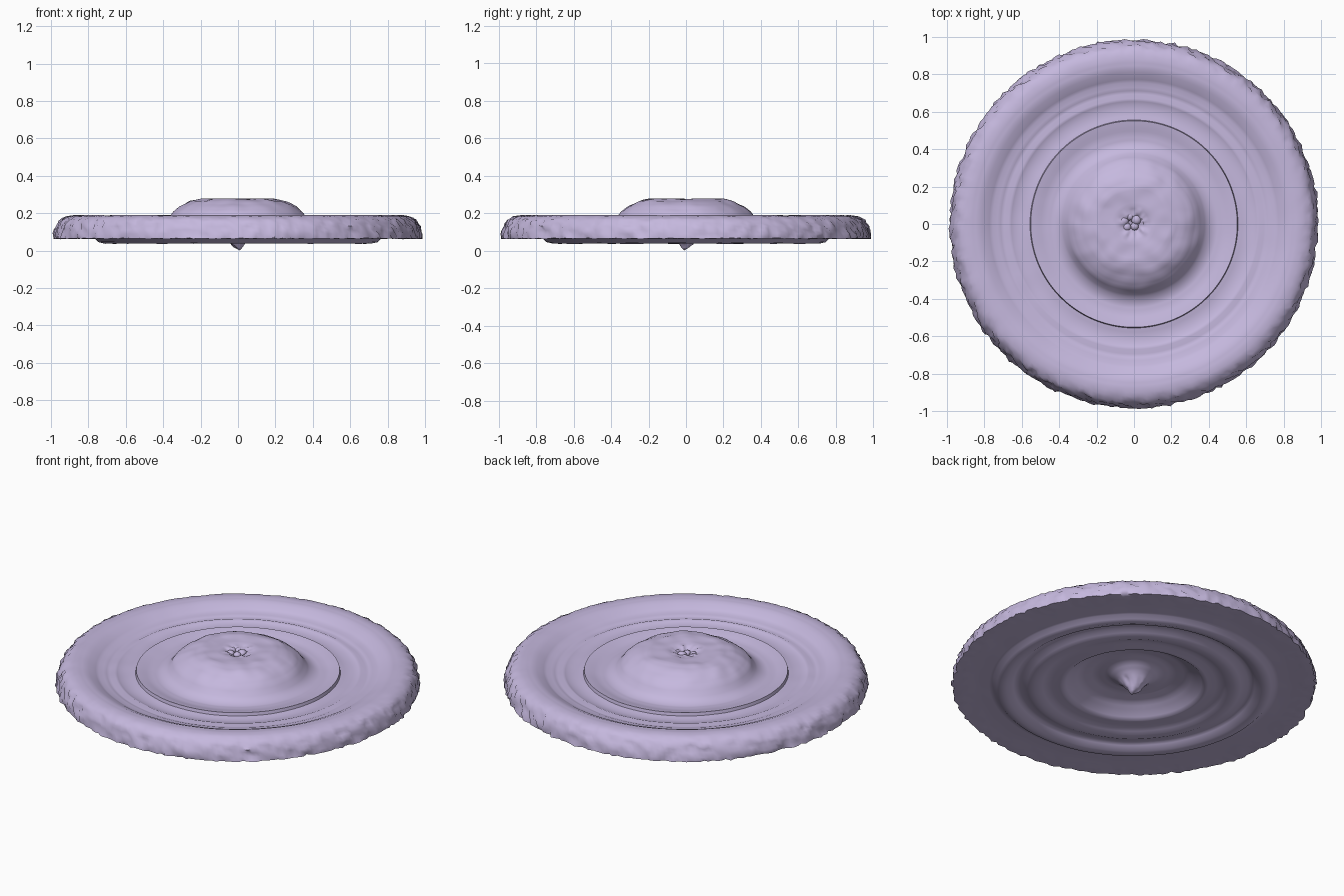
import bpy, bmesh, math, random
from mathutils import Vector, noise

if "Cube" in bpy.data.objects:
    bpy.data.objects.remove(bpy.data.objects["Cube"])

random.seed(4)
SEG = 256

lilac = bpy.data.materials.new("pale lilac")
lilac.diffuse_color = (0.56, 0.48, 0.73, 1)
lilac.use_nodes = True
lilac.node_tree.nodes["Principled BSDF"].inputs["Base Color"].default_value = lilac.diffuse_color

# Half section (radius, height): top from centre to rim, then underside back to centre
TOP = [(0.02, 0.235), (0.05, 0.262), (0.10, 0.274), (0.20, 0.277), (0.26, 0.264),
       (0.31, 0.237), (0.345, 0.208), (0.365, 0.182), (0.39, 0.155), (0.43, 0.138),
       (0.48, 0.14), (0.53, 0.152), (0.552, 0.156), (0.556, 0.138), (0.60, 0.132),
       (0.64, 0.136), (0.67, 0.148), (0.695, 0.138), (0.73, 0.15), (0.755, 0.15),
       (0.79, 0.169), (0.83, 0.185), (0.88, 0.189), (0.92, 0.182), (0.95, 0.163),
       (0.97, 0.13), (0.981, 0.09), (0.982, 0.064)]
BOTTOM = [(0.95, 0.064), (0.85, 0.066), (0.765, 0.064), (0.745, 0.045), (0.71, 0.037),
          (0.67, 0.05), (0.64, 0.07), (0.60, 0.062), (0.56, 0.045), (0.52, 0.047),
          (0.47, 0.065), (0.42, 0.062), (0.385, 0.058), (0.35, 0.085), (0.29, 0.12),
          (0.21, 0.135), (0.14, 0.125), (0.09, 0.095), (0.05, 0.05), (0.025, 0.022)]


def refine(points, step):
    """Split long profile spans so the surface can carry small bumps."""
    out = [points[0]]
    for (r0, z0), (r1, z1) in zip(points, points[1:]):
        n = max(1, round(math.hypot(r1 - r0, z1 - z0) / step))
        out += [(r0 + (r1 - r0) * i / n, z0 + (z1 - z0) * i / n) for i in range(1, n + 1)]
    return out


def roughen(r, z, a, upper):
    """Ragged rim, dimpled hub and a lightly uneven surface elsewhere."""
    p = Vector((r * math.cos(a), r * math.sin(a), z))
    rim = min(1, max(0, (r - 0.88) / 0.09))
    r += rim * (0.011 * noise.noise(p * 24) + random.uniform(-0.007, 0.009))
    z += rim * 0.006 * noise.noise(p * 30)
    if upper and r < 0.36:
        hub = min(1, (0.38 - r) / 0.08)
        z += hub * 0.006 * noise.noise(p * 13)
        r += hub * 0.012 * noise.noise(p * 9 + Vector((5, 2, 1))) * min(1, r / 0.2)
    if r < 0.07:
        z += 0.014 * noise.noise(p * 35)
    z += 0.0015 * noise.noise(p * 8)
    return Vector((r * math.cos(a), r * math.sin(a), z))


# Ringed disc: the section revolved about z and closed at both poles
bm = bmesh.new()
top = refine(TOP, 0.018)
section = top + refine(BOTTOM, 0.022)
rings = []
for i, (r, z) in enumerate(section):
    rings.append([bm.verts.new(roughen(r, z, math.tau * k / SEG, i < len(top)))
                  for k in range(SEG)])
for a, b in zip(rings, rings[1:]):
    for k in range(SEG):
        n = (k + 1) % SEG
        bm.faces.new((a[k], b[k], b[n], a[n]))
for ring, height in ((rings[0], 0.225), (rings[-1], 0.0)):
    pole = bm.verts.new((0.01, -0.01, height))
    for k in range(SEG):
        bm.faces.new((pole, ring[k], ring[(k + 1) % SEG]))
bmesh.ops.recalc_face_normals(bm, faces=bm.faces)

mesh = bpy.data.meshes.new("ringed_disc")
bm.to_mesh(mesh)
bm.free()
disc = bpy.data.objects.new("ringed_disc", mesh)
bpy.context.collection.objects.link(disc)
mesh.materials.append(lilac)


# Small lumps clustered in the dimple on top of the hub
for i in range(5):
    ang = math.tau * i / 5 + 0.4
    bpy.ops.mesh.primitive_ico_sphere_add(
        subdivisions=2, radius=random.uniform(0.018, 0.028),
        location=(0.035 * math.cos(ang) - 0.02, 0.03 * math.sin(ang) + 0.01, 0.25))
    lump = bpy.context.object
    lump.name = f"hub_lump_{i + 1}"
    lump.scale.z = 0.8
    lump.data.materials.append(lilac)

for ob in bpy.context.collection.objects:
    bpy.ops.object.select_all(action='DESELECT')
    ob.select_set(True)
    bpy.context.view_layer.objects.active = ob
    bpy.ops.object.shade_smooth_by_angle(angle=math.radians(60))
